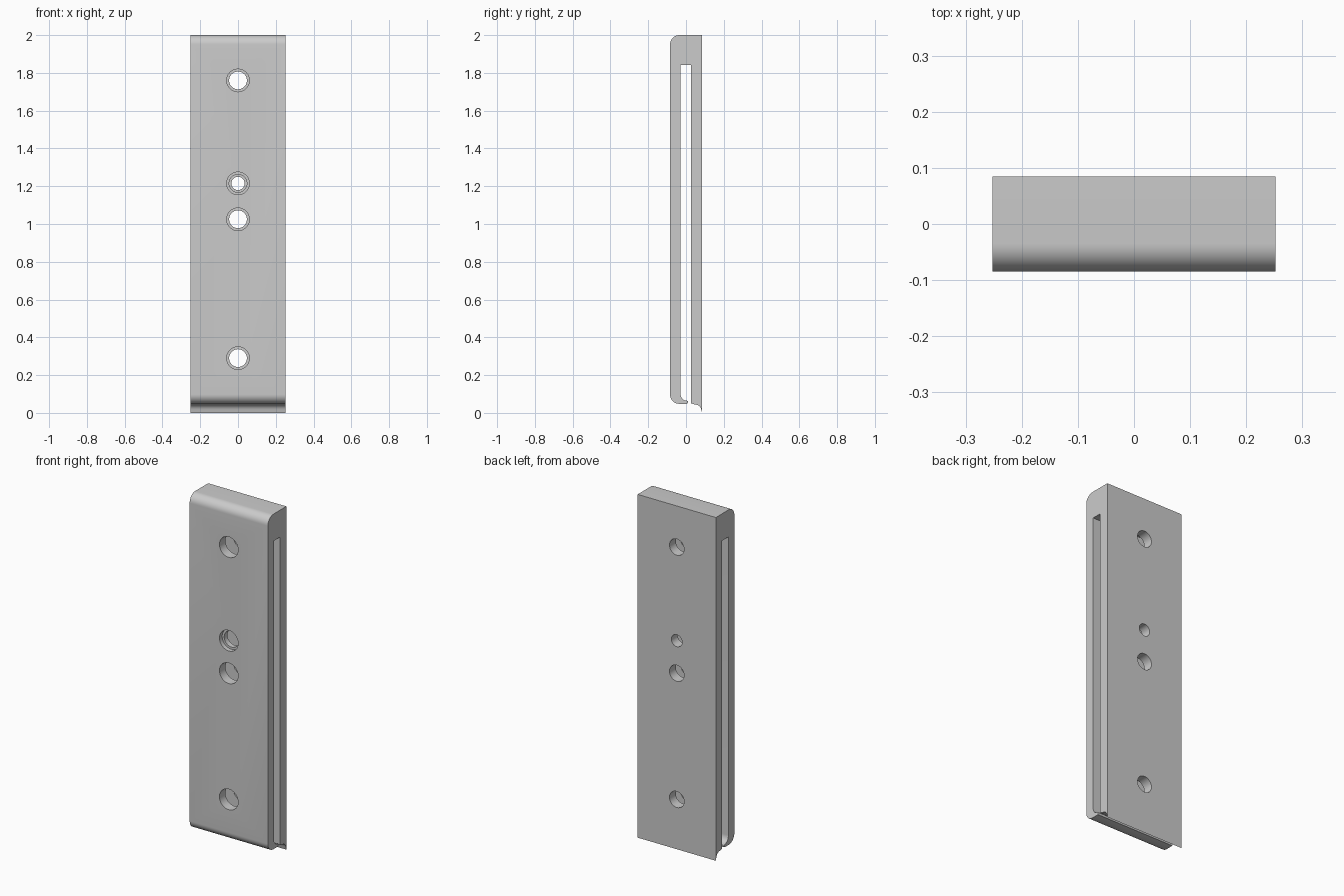
import bpy, bmesh, math
from mathutils import Matrix

if "Cube" in bpy.data.objects:
    bpy.data.objects.remove(bpy.data.objects["Cube"])

HALF_W = 0.252
grey = bpy.data.materials.new("plain grey")
grey.diffuse_color = (0.6, 0.6, 0.6, 1)
grey.use_nodes = True
grey.node_tree.nodes["Principled BSDF"].inputs["Base Color"].default_value = grey.diffuse_color


def arc(cy, cz, ry, rz, a0, a1, n=10):
    """Elliptical arc in the side (y, z) plane, angles in degrees."""
    pts = []
    for i in range(n + 1):
        a = math.radians(a0 + (a1 - a0) * i / n)
        pts.append((cy + ry * math.cos(a), cz + rz * math.sin(a)))
    return pts


# Side profile: two legs joined at the top, with a hooked lip at the bottom
profile = [(0.085, 2.0)]
profile += arc(-0.035, 1.95, 0.05, 0.05, 90, 180)         # rounded top front
profile += arc(-0.035, 0.098, 0.05, 0.05, 180, 270)       # rounded bottom front
profile += arc(0.003, 0.0565, 0.0085, 0.0085, -90, 90, 6)  # lip tip
profile += arc(0.003, 0.105, 0.033, 0.04, 270, 180)       # inner fillet
profile += [(-0.03, 1.843), (0.027, 1.843)]               # slot top
profile += [(0.027, 0.05)]
profile += arc(0.045, 0.0, 0.04, 0.043, 90, 0, 8)         # concave heel of back leg
# make the heel flare towards the sharp rear edge
profile = profile[:-9] + [(0.027, 0.05), (0.05, 0.044)] + arc(0.05, 0.009, 0.032, 0.035, 80, 15, 6) + [(0.085, 0.0)]

bm = bmesh.new()
face = bm.faces.new([bm.verts.new((-HALF_W, y, z)) for y, z in profile])
ext = bmesh.ops.extrude_face_region(bm, geom=[face])
bmesh.ops.translate(bm, vec=(2 * HALF_W, 0, 0),
                    verts=[v for v in ext["geom"] if isinstance(v, bmesh.types.BMVert)])
bmesh.ops.recalc_face_normals(bm, faces=bm.faces)
mesh = bpy.data.meshes.new("slotted_plate")
bm.to_mesh(mesh)
bm.free()
mesh.materials.append(grey)
plate = bpy.data.objects.new("slotted_plate", mesh)
bpy.context.collection.objects.link(plate)
bpy.context.view_layer.objects.active = plate
plate.select_set(True)


def drill(z, radius, y0, y1):
    """Cut a round hole along y between y0 and y1."""
    b = bmesh.new()
    m = Matrix.Translation((0, (y0 + y1) / 2, z)) @ Matrix.Rotation(math.pi / 2, 4, "X")
    bmesh.ops.create_cone(b, cap_ends=True, segments=48, radius1=radius,
                          radius2=radius, depth=y1 - y0, matrix=m)
    me = bpy.data.meshes.new("hole_cutter")
    b.to_mesh(me)
    b.free()
    me.materials.append(grey)
    cutter = bpy.data.objects.new("hole_cutter", me)
    bpy.context.collection.objects.link(cutter)
    cutter.hide_render = True
    mod = plate.modifiers.new("hole", "BOOLEAN")
    mod.operation, mod.solver, mod.object = "DIFFERENCE", "EXACT", cutter
    bpy.ops.object.modifier_apply(modifier=mod.name)
    bpy.data.objects.remove(cutter)


# Three screw holes: wide through the front leg, narrower through the back leg
for z in (1.76, 1.025, 0.29):
    drill(z, 0.06, -0.2, 0.0)
    drill(z, 0.047, 0.0, 0.2)

# Stepped hole
drill(1.215, 0.06, -0.2, -0.06)
drill(1.215, 0.047, -0.1, 0.0)
drill(1.215, 0.035, 0.0, 0.2)

bpy.ops.object.shade_smooth_by_angle(angle=math.radians(30))
